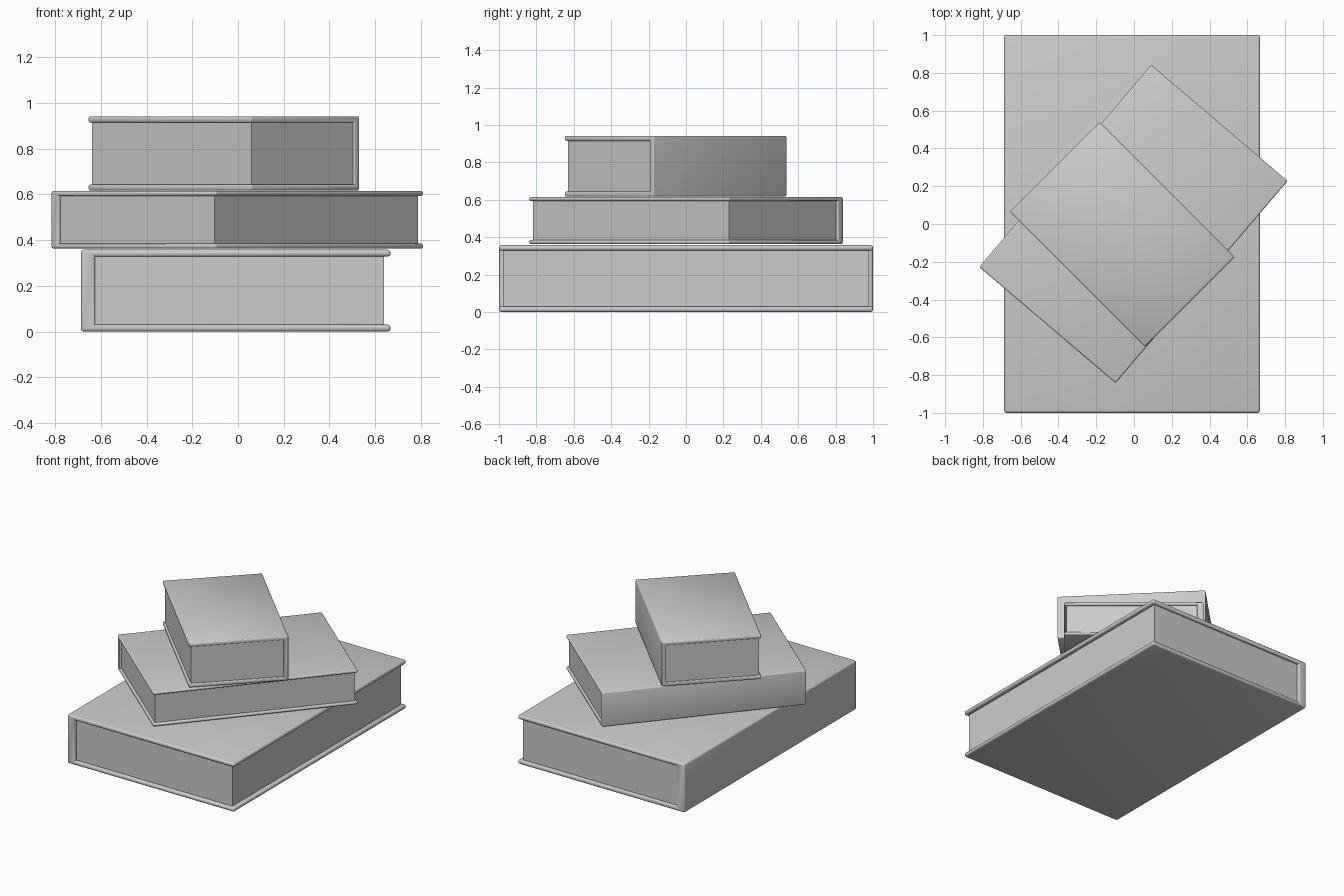
import bpy, bmesh
from math import radians
from mathutils import Matrix

if "Cube" in bpy.data.objects:
    bpy.data.objects.remove(bpy.data.objects["Cube"])

# Master book size: width, length, height, cover board, spine thickness
W, L, H, T, S = 1.355, 2.0, 0.358, 0.03, 0.062


def finish(bm, name):
    bmesh.ops.recalc_face_normals(bm, faces=bm.faces)
    me = bpy.data.meshes.new(name)
    bm.to_mesh(me)
    bm.free()
    return me


def cover_mesh():
    # C-shaped section (spine at -x) extruded along the book's length
    x0, x1 = -W / 2, W / 2
    prof = [(x0, 0), (x1, 0), (x1, T), (x0 + S, T),
            (x0 + S, H - T), (x1, H - T), (x1, H), (x0, H)]
    bm = bmesh.new()
    face = bm.faces.new([bm.verts.new((x, -L / 2, z)) for x, z in prof])
    ext = bmesh.ops.extrude_face_region(bm, geom=[face], use_keep_orig=True)
    verts = [v for v in ext["geom"] if isinstance(v, bmesh.types.BMVert)]
    bmesh.ops.translate(bm, verts=verts, vec=(0, L, 0))
    bmesh.ops.recalc_face_normals(bm, faces=bm.faces)
    edges = [e for e in bm.edges if e.is_convex]
    bmesh.ops.bevel(bm, geom=edges, offset=0.013, segments=3, profile=0.5,
                    affect='EDGES', clamp_overlap=True)
    return finish(bm, "cover")


def pages_mesh():
    # Page block set back from the cover on its three open sides
    x0, x1 = -W / 2 + S - 0.005, W / 2 - 0.028
    z0, z1 = T - 0.003, H - T + 0.003
    bm = bmesh.new()
    m = (Matrix.Translation(((x0 + x1) / 2, 0, (z0 + z1) / 2))
         @ Matrix.Diagonal((x1 - x0, L - 0.044, z1 - z0, 1)))
    bmesh.ops.create_cube(bm, size=1, matrix=m)
    return finish(bm, "pages")


def add_book(name, loc, size, angle):
    for part, make in (("cover", cover_mesh), ("pages", pages_mesh)):
        ob = bpy.data.objects.new(f"{name}_{part}", make())
        bpy.context.collection.objects.link(ob)
        ob.location = loc
        ob.scale = (size[0] / W, size[1] / L, size[2] / H)
        ob.rotation_euler.z = radians(angle)
        bpy.ops.object.select_all(action='DESELECT')
        ob.select_set(True)
        bpy.context.view_layer.objects.active = ob
        bpy.ops.object.shade_smooth_by_angle(angle=radians(40))


# Stack of three books, each turned differently
add_book("bottom_book", (-0.01, 0, 0), (W, L, H), 0)
add_book("middle_book", (-0.003, 0, 0.363), (0.948, 1.405, 0.252), -40.4)
add_book("top_book", (-0.062, -0.055, 0.617), (0.672, 1.01, 0.325), 225)
